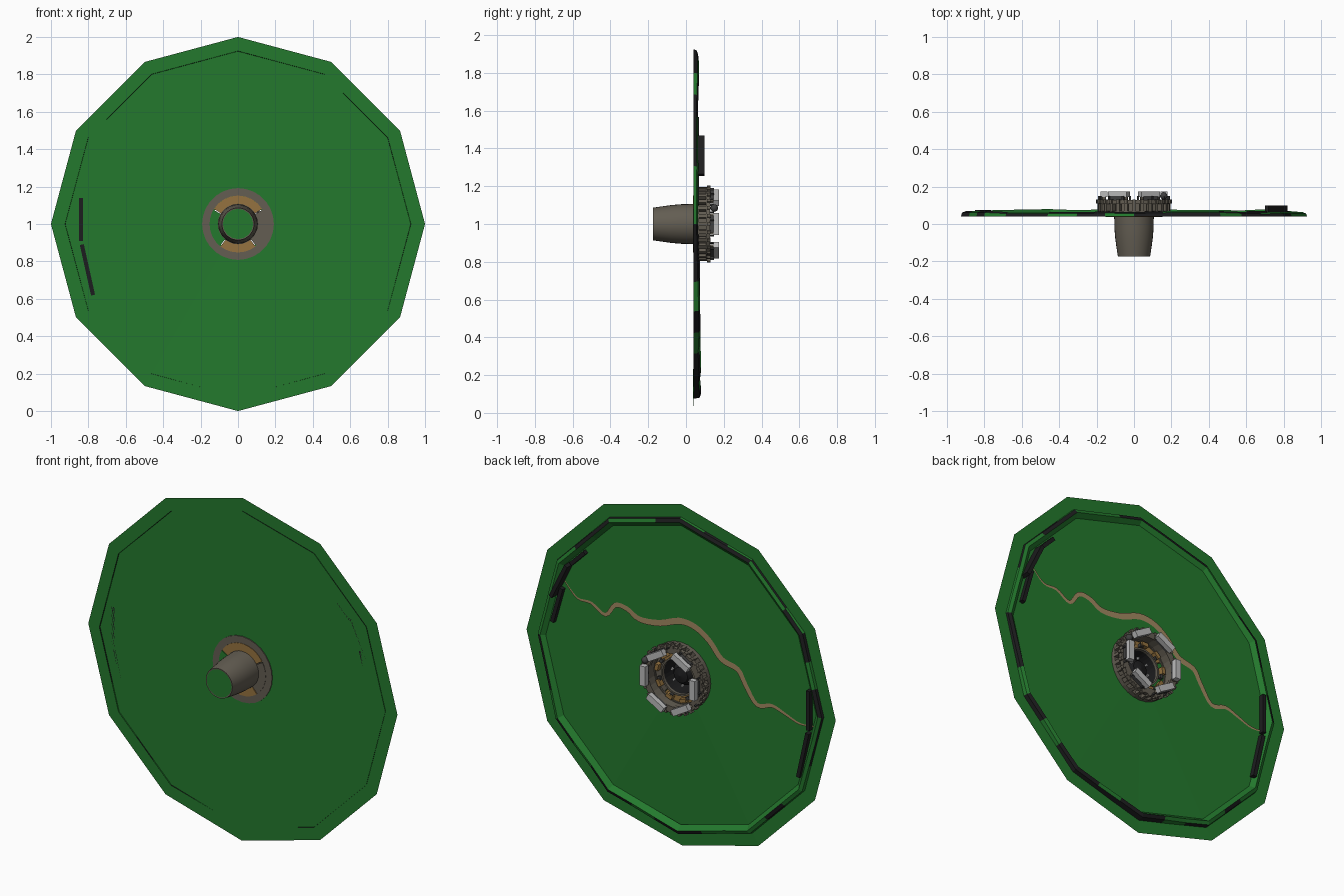
import bpy, bmesh, math, random
from mathutils import Vector, Matrix

if "Cube" in bpy.data.objects:
    bpy.data.objects.remove(bpy.data.objects["Cube"])
random.seed(4)

def mat(name, c):
    m = bpy.data.materials.new(name)
    m.diffuse_color = (*c, 1)
    m.use_nodes = True
    m.node_tree.nodes["Principled BSDF"].inputs["Base Color"].default_value = m.diffuse_color
    return m

GREEN = mat("grass green", (0.017, 0.19, 0.026))
TAN = mat("path tan", (0.36, 0.25, 0.12))
BLACK = mat("black stone", (0.012, 0.012, 0.013))
STONE = mat("brown grey stone", (0.125, 0.11, 0.085))
BRASS = mat("brass", (0.3, 0.17, 0.05))
PALE = mat("pale grey", (0.5, 0.5, 0.5))
DARK = mat("dark grey", (0.05, 0.05, 0.05))

def P(r, a, y):
    """Point at radius r and angle a around the disc axis (along y)."""
    return Vector((r * math.cos(a), y, 1 + r * math.sin(a)))

def finish(name, bm, mats, smooth=False, fix=True):
    if fix:
        bmesh.ops.recalc_face_normals(bm, faces=bm.faces)
    me = bpy.data.meshes.new(name)
    bm.to_mesh(me)
    bm.free()
    ob = bpy.data.objects.new(name, me)
    bpy.context.collection.objects.link(ob)
    for m in mats:
        me.materials.append(m)
    if smooth:
        bpy.context.view_layer.objects.active = ob
        ob.select_set(True)
        bpy.ops.object.shade_smooth_by_angle(angle=math.radians(40))
        ob.select_set(False)
    return ob

def lathe(name, prof, n, m, a0=0.0, a1=360.0, closed=False, smooth=False):
    """Sweep a (radius, y) profile round the axis."""
    bm = bmesh.new()
    full = a1 - a0 >= 360
    cols = [[bm.verts.new(P(r, math.radians(a0 + (a1 - a0) * i / n), y)) for r, y in prof]
            for i in range(n if full else n + 1)]
    k = len(prof)
    for i in range(n):
        A, B = cols[i], cols[(i + 1) % len(cols)]
        for j in range(k if closed else k - 1):
            bm.faces.new((A[j], A[(j + 1) % k], B[(j + 1) % k], B[j]))
    if closed and not full:
        bm.faces.new(cols[0])
        bm.faces.new(cols[-1])
    return finish(name, bm, [m], smooth)

def add_box(bm, centre, size, rot):
    """Box turned about y by rot; size = (along x, along y, along z) before turning."""
    M = Matrix.Translation(centre) @ Matrix.Rotation(-rot, 4, 'Y') @ Matrix.Diagonal((*size, 1))
    bmesh.ops.create_cube(bm, size=1, matrix=M)

def box_ring(name, n, r, y, size, m, start=0.0):
    bm = bmesh.new()
    for i in range(n):
        a = math.radians(start) + 2 * math.pi * i / n
        add_box(bm, P(r, a, y), size, a)
    return finish(name, bm, [m])

# Twelve-sided land sheet with a round opening; the lowest corner dips forward
Y0 = 0.045
bm = bmesh.new()
outer = [bm.verts.new(P(1, math.radians(30 * i), 0.036 if i == 9 else Y0)) for i in range(12)]
inner = [bm.verts.new(P(0.145, math.radians(30 * i), Y0)) for i in range(12)]
for i in range(12):
    j = (i + 1) % 12
    bm.faces.new((outer[i], outer[j], inner[j], inner[i]))
finish("land_sheet", bm, [GREEN])

# Uneven ridge round the edge; some outer faces are black rock
bm = bmesh.new()
rows = []
N = 36
for i in range(N):
    a = 2 * math.pi * i / N
    flat = math.cos(math.pi / 12) / math.cos((a % (math.pi / 6)) - math.pi / 12)
    top = 0.062 + 0.008 * random.random() + 0.012 * max(0, -math.sin(a))
    rows.append([bm.verts.new(P(r * flat, a, y)) for r, y in
                 ((0.925, Y0 - 0.005), (0.92, top - 0.008), (0.90, top), (0.875, Y0 + 0.001))])
for i in range(N):
    A, B = rows[i], rows[(i + 1) % N]
    for j in range(3):
        f = bm.faces.new((A[j], A[j + 1], B[j + 1], B[j]))
        f.material_index = 1 if j < 2 and random.random() < (0.6, 0.35)[j] else 0
finish("edge_ridge", bm, [GREEN, BLACK])

# Winding path, widest in the middle
pts = [(.75, .353), (.669, .274), (.578, .269), (.487, .223), (.422, .298), (.344, .295),
       (.266, .257), (.136, .269), (.006, .316), (-.097, .306), (-.188, .249), (-.266, .164),
       (-.37, .133), (-.416, .063), (-.494, -.04), (-.591, -.02), (-.675, -.045),
       (-.773, -.077), (-.883, -.066)]
pts = [Vector((x, 0, 1 + z)) for x, z in pts]
line = []
for i in range(len(pts) - 1):
    p0, p1, p2, p3 = pts[max(i - 1, 0)], pts[i], pts[i + 1], pts[min(i + 2, len(pts) - 1)]
    for s in range(4):
        t = s / 4
        line.append(0.5 * (2 * p1 + (p2 - p0) * t + (2 * p0 - 5 * p1 + 4 * p2 - p3) * t * t
                           + (3 * p1 - p0 - 3 * p2 + p3) * t ** 3))
line.append(pts[-1])
bm = bmesh.new()
prev = None
for i, p in enumerate(line):
    d = (line[min(i + 1, len(line) - 1)] - line[max(i - 1, 0)]).normalized()
    w = 0.003 + 0.016 * math.sin(math.pi * i / (len(line) - 1))
    side = Vector((d.z, 0, -d.x)) * w
    lift = Vector((0, Y0 + 0.006, 0))
    cur = (bm.verts.new(p + side + lift), bm.verts.new(p - side + lift))
    if prev:
        bm.faces.new((prev[0], prev[1], cur[1], cur[0]))
    prev = cur
finish("winding_path", bm, [TAN])

# Dark walls at both ends of the path
bm = bmesh.new()
for x0, z0, x1, z1, h in ((.81, 1.26, .71, 1.465, .053), (.70, 1.47, .61, 1.56, .025),
                          (.82, 1.10, .76, 1.31, .025), (-.84, 1.14, -.84, .91, .03),
                          (-.835, .89, -.775, .62, .03)):
    d = Vector((x1 - x0, 0, z1 - z0))
    add_box(bm, ((x0 + x1) / 2, Y0 + h / 2, (z0 + z1) / 2), (d.length, h, 0.022),
            math.atan2(d.z, d.x))
finish("boundary_walls", bm, [BLACK])

# Barrel under the land, with green end and dark inside
lathe("barrel", [(.086, -.175), (.093, -.13), (.100, -.08), (.105, -.02), (.106, .06)], 32, STONE, smooth=True)
lathe("barrel_end_rim", [(.086, -.175), (.078, -.174)], 32, STONE)
lathe("barrel_end", [(.080, -.1745), (.0005, -.1745)], 32, GREEN)
lathe("barrel_lining", [(.100, .06), (.096, -.02), (.08, -.165), (.0005, -.165)], 32, BLACK)
lathe("core_dome", [(.075, -.02), (.068, .02), (.045, .05), (.0005, .06)], 16, BLACK, smooth=True)
box_ring("core_lamps", 6, .06, .045, (.012, .012, .012), PALE, 20)

# Town floor: brass arcs above and below, stone and green at the sides
for nm, a0, a1, m in (("upper_floor", 32, 148, BRASS), ("lower_floor", 232, 308, BRASS),
                      ("right_floor", -50, 30, STONE), ("left_floor", 150, 230, GREEN)):
    lathe(nm, [(.108, .038), (.152, .038), (.152, .062), (.108, .062)], 8, m, a0, a1, True)
lathe("inner_collar", [(.100, .04), (.110, .04), (.110, .075), (.100, .075)], 32, STONE, closed=True)
box_ring("inner_houses", 9, .132, .075, (.022, .03, .04), BRASS, 12)
box_ring("inner_sheds", 7, .125, .07, (.018, .022, .022), DARK, 33)

# Colonnade: base ring, pillars, top ring and teeth
lathe("colonnade_base", [(.152, .04), (.192, .04), (.192, .07), (.152, .07)], 28, STONE, closed=True)
lathe("colonnade_back", [(.158, .07), (.158, .112)], 28, STONE)
box_ring("pillars", 28, .183, .088, (.024, .045, .018), STONE)
lathe("colonnade_top", [(.155, .106), (.194, .106), (.194, .128), (.155, .128)], 28, STONE, closed=True)
box_ring("teeth", 28, .194, .12, (.018, .02, .017), STONE)
box_ring("parapet_posts", 14, .188, .138, (.008, .022, .008), DARK, 6.4)

# Six pale blocks on dark feet
box_ring("block_feet", 6, .165, .138, (.03, .022, .09), DARK)
box_ring("block_frames", 12, .170, .145, (.016, .034, .02), STONE, 15)
box_ring("pale_blocks", 6, .160, .160, (.036, .03, .115), PALE)

# Small knob on the rim
bm = bmesh.new()
bmesh.ops.create_uvsphere(bm, u_segments=12, v_segments=8, radius=.02,
                          matrix=Matrix.Translation(P(.18, math.radians(28), .15)))
finish("rim_knob", bm, [DARK], smooth=True)
